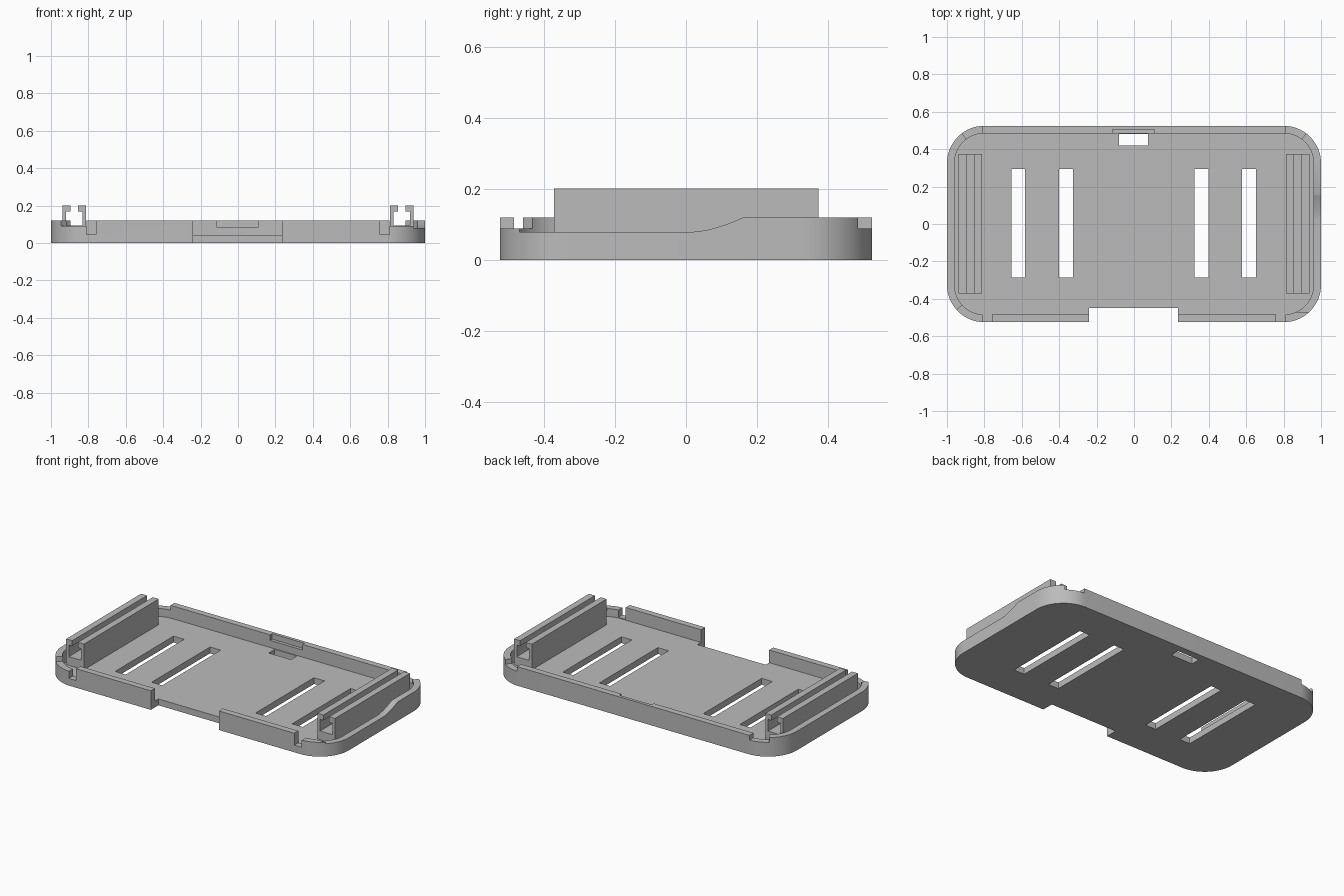
import bpy, bmesh, math
from mathutils import Vector

cube = bpy.data.objects.get("Cube")
if cube:
    bpy.data.objects.remove(cube, do_unlink=True)

grey = bpy.data.materials.new("plain grey")
grey.use_nodes = True
grey.diffuse_color = (0.5, 0.5, 0.5, 1)
grey.node_tree.nodes["Principled BSDF"].inputs["Base Color"].default_value = (0.5, 0.5, 0.5, 1)

HALF_X, HALF_Y = 1.0, 0.525
WALL, FLOOR, TOP, LEDGE = 0.04, 0.04, 0.12, 0.09
RADIUS = 0.2


def prism(name, points, low, high, axis="z"):
    """Extrude a flat outline along an axis."""
    place = {"z": lambda a, b, h: (a, b, h),
             "x": lambda a, b, h: (h, a, b),
             "y": lambda a, b, h: (a, h, b)}[axis]
    bm = bmesh.new()
    face = bm.faces.new([bm.verts.new(place(a, b, low)) for a, b in points])
    move = Vector(place(0, 0, high - low))
    new = bmesh.ops.extrude_face_region(bm, geom=[face])["geom"]
    bmesh.ops.translate(bm, vec=move, verts=[v for v in new if isinstance(v, bmesh.types.BMVert)])
    bmesh.ops.recalc_face_normals(bm, faces=bm.faces)
    mesh = bpy.data.meshes.new(name)
    bm.to_mesh(mesh)
    bm.free()
    mesh.materials.append(grey)
    obj = bpy.data.objects.new(name, mesh)
    bpy.context.collection.objects.link(obj)
    return obj


def box(name, x0, x1, y0, y1, z0, z1):
    return prism(name, [(x0, y0), (x1, y0), (x1, y1), (x0, y1)], z0, z1)


def rounded(inset, steps=16):
    """Rounded rectangle outline, moved inward by an inset."""
    r = RADIUS - inset
    points = []
    for k, (sx, sy) in enumerate([(1, 1), (-1, 1), (-1, -1), (1, -1)]):
        for i in range(steps + 1):
            a = (k + i / steps) * math.pi / 2
            points.append((sx * (HALF_X - RADIUS) + r * math.cos(a),
                           sy * (HALF_Y - RADIUS) + r * math.sin(a)))
    return points


def cut(target, cutter):
    mod = target.modifiers.new("cut", "BOOLEAN")
    mod.operation, mod.solver, mod.object = "DIFFERENCE", "EXACT", cutter
    bpy.context.view_layer.objects.active = target
    bpy.ops.object.modifier_apply(modifier=mod.name)
    bpy.data.objects.remove(cutter, do_unlink=True)


# Tray: rounded slab with a hollow inside
tray = prism("tray", rounded(0), 0, TOP)
cut(tray, prism("hollow", rounded(WALL), FLOOR, 0.3))

# Strap slots through the floor
for x in (-0.619, -0.364, 0.36, 0.615):
    cut(tray, box("slot", x - 0.037, x + 0.037, -0.287, 0.295, -0.1, 0.1))

# Front opening, small back hole and shallow back recess
cut(tray, box("opening", -0.24, 0.235, -0.7, -0.45, -0.1, 0.3))
cut(tray, box("hole", -0.08, 0.075, 0.42, 0.48, -0.1, 0.1))
cut(tray, box("recess", -0.115, 0.11, 0.45, 0.505, 0.085, 0.3))


def on_corner(direction, reach, sy):
    return ((HALF_X - RADIUS + direction[0] * reach),
            sy * (HALF_Y - RADIUS + direction[1] * reach))


# Corner notches and front wall gaps, on both sides
for side in (1, -1):
    gap = sorted((side * 0.76, side * 0.811))
    cut(tray, box("gap", *gap, -0.7, -0.47, 0.045, 0.3))
    for sy, direction in ((1, (0.6, 0.8)), (-1, (0.74, 0.675))):
        outline = [(0.81, sy * 0.7), (0.81, sy * 0.43),
                   on_corner(direction, 0.13, sy), on_corner(direction, 0.4, sy)]
        cut(tray, prism("notch", [(side * x, y) for x, y in outline], LEDGE, 0.3))

# Lowered left wall with a curved rise toward the back
rise = [(0.02 + 0.14 * t, 0.08 + 0.04 * t ** 1.6) for t in [i / 12 for i in range(13)]]
dip = [(-0.47, 0.3), (-0.47, 0.08)] + rise + [(0.16, 0.3)]
cut(tray, prism("dip", dip, 0.85, 1.1, "x"))

# Channel rails with inward lips
half = [(0.0615, FLOOR - 0.005), (0.0615, 0.202), (0.02, 0.202),
        (0.02, 0.168), (0.043, 0.168), (0.043, 0.095)]
profile = half + [(-x, z) for x, z in reversed(half)]
for name, centre in (("left_rail", 0.8755), ("right_rail", -0.8755)):
    prism(name, [(centre + x, z) for x, z in profile], -0.372, 0.373, "y")

# Smooth the rounded corners, keep edges sharp
bpy.ops.object.select_all(action="DESELECT")
tray.select_set(True)
bpy.context.view_layer.objects.active = tray
bpy.ops.object.shade_smooth_by_angle(angle=math.radians(30))
